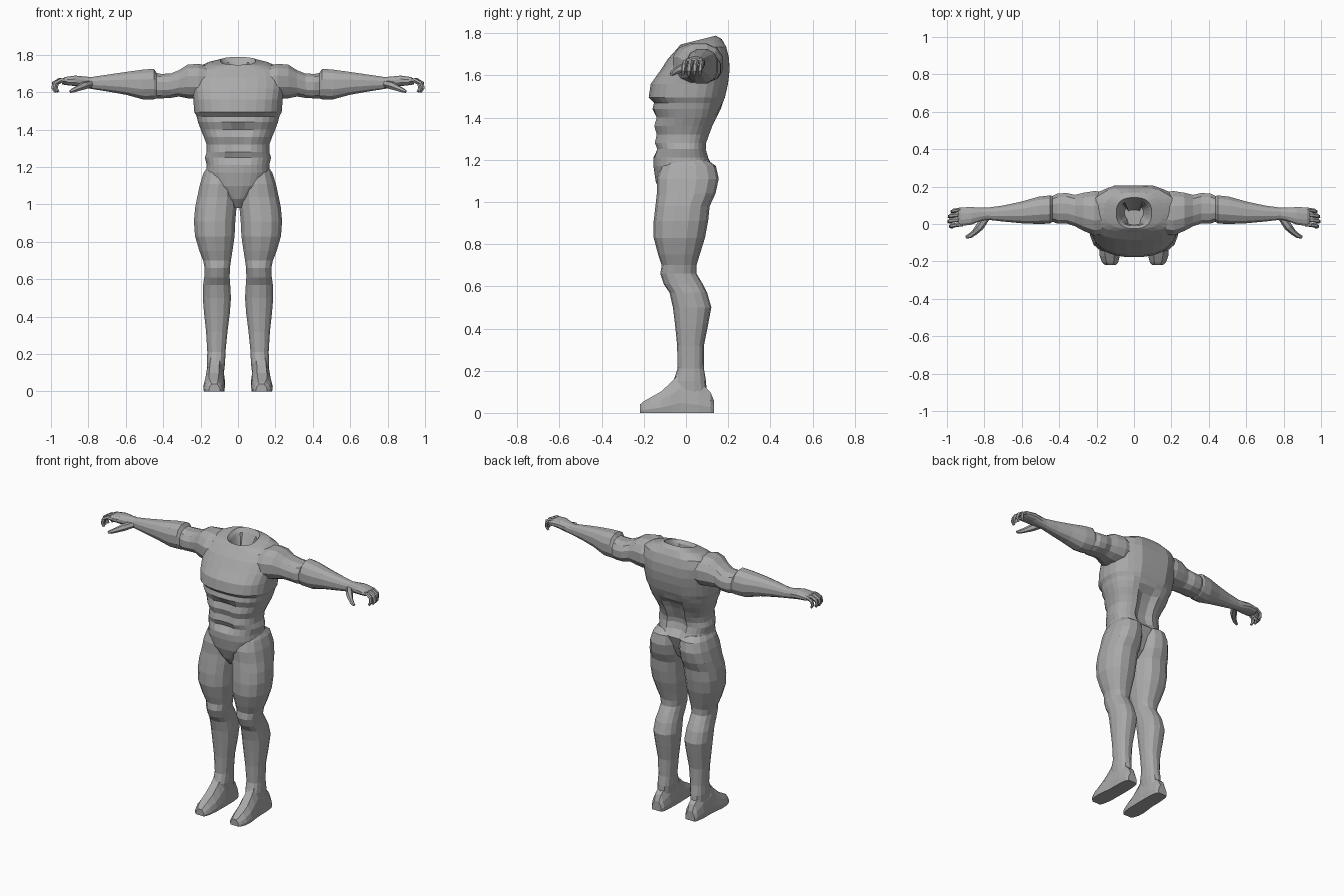
import bpy, bmesh, math
from mathutils import Vector

skin = bpy.data.materials.new("plain grey")
skin.diffuse_color = (0.4, 0.4, 0.4, 1)


def loft(name, rings, mirror=False):
    """Skin a list of equal-length point rings, closing both ends."""
    bm = bmesh.new()
    rows = [[bm.verts.new(p) for p in ring] for ring in rings]
    n = len(rows[0])
    for a, b in zip(rows, rows[1:]):
        for i in range(n):
            j = (i + 1) % n
            bm.faces.new((a[i], a[j], b[j], b[i]))
    bm.faces.new(rows[0])
    bm.faces.new(rows[-1])
    bmesh.ops.recalc_face_normals(bm, faces=bm.faces)
    mesh = bpy.data.meshes.new(name)
    bm.to_mesh(mesh)
    bm.free()
    mesh.materials.append(skin)
    ob = bpy.data.objects.new(name, mesh)
    bpy.context.collection.objects.link(ob)
    if mirror:
        ob.modifiers.new("mirror", 'MIRROR')
    return ob


def unit(n, power):
    """Rounded-square outline with n points."""
    out = []
    for i in range(n):
        a = 2 * math.pi * (i + 0.5) / n
        c, s = math.cos(a), math.sin(a)
        out.append((math.copysign(abs(c) ** power, c), math.copysign(abs(s) ** power, s)))
    return out


def slab(z, x0, x1, y0, y1, yc=None, n=12, power=0.85, tilt=0):
    """Level ring with separate front and back depth."""
    yc = (y0 + y1) / 2 if yc is None else yc
    xc, hw = (x0 + x1) / 2, (x1 - x0) / 2
    pts = []
    for u, v in unit(n, power):
        y = yc + v * ((y1 - yc) if v > 0 else (yc - y0))
        pts.append(Vector((xc + u * hw, y, z + tilt * (y - yc))))
    return pts


def tube(name, path, n=6, mirror=True):
    """Tapered limb through (point, radius) pairs."""
    pts = [Vector(p) for p, r in path]
    rings = []
    for i, (p, r) in enumerate(path):
        d = (pts[min(i + 1, len(pts) - 1)] - pts[max(i - 1, 0)]).normalized()
        side = d.cross(Vector((0, 1, 0.2))).normalized()
        up = side.cross(d)
        rings.append([pts[i] + r * (side * u + up * v) for u, v in unit(n, 1)])
    return loft(name, rings, mirror)


# Torso: height, half width, front, back, widest depth, tilt
torso = [
    (0.98, 0.025, -0.08, 0.02, -0.03, 0), (1.03, 0.06, -0.12, 0.07, -0.02, 0),
    (1.10, 0.15, -0.145, 0.10, 0, 0), (1.17, 0.172, -0.155, 0.125, 0, 0),
    (1.21, 0.168, -0.155, 0.11, 0, 0), (1.25, 0.178, -0.142, 0.098, 0, 0),
    (1.28, 0.168, -0.155, 0.10, 0, 0), (1.32, 0.168, -0.145, 0.115, 0, 0),
    (1.36, 0.183, -0.158, 0.13, 0.01, 0), (1.40, 0.20, -0.146, 0.15, 0.02, 0),
    (1.44, 0.215, -0.16, 0.165, 0.02, 0), (1.47, 0.222, -0.152, 0.175, 0.02, 0),
    (1.495, 0.235, -0.178, 0.185, 0.02, 0), (1.56, 0.24, -0.168, 0.20, 0.03, 0),
    (1.62, 0.25, -0.125, 0.207, 0.04, 0), (1.68, 0.255, -0.085, 0.205, 0.06, 0),
    (1.73, 0.23, -0.045, 0.19, 0.07, 0.05), (1.757, 0.16, -0.03, 0.17, 0.07, 0.15),
    (1.768, 0.095, -0.025, 0.142, 0.06, 0.25), (1.745, 0.08, -0.01, 0.125, 0.06, 0.25),
    (1.66, 0.05, 0.02, 0.10, 0.06, 0)]
rings = []
for z, hw, yf, yb, yc, tilt in torso:
    ring = slab(z, -hw, hw, yf, yb, yc, 28, 0.8, tilt)
    for p in ring:
        # Spine and breastbone grooves, shoulder blade ridges
        if 1.2 < z < 1.74:
            if abs(p.x) < 0.035:
                p.y += -0.025 if p.y > 0 else (0.014 if z > 1.24 else 0)
            elif 0.09 < abs(p.x) < 0.14 and p.y > 0 and z > 1.4:
                p.y += 0.006
    rings.append(ring)
loft("torso", rings)

# Legs: height, inner x, outer x, front, back
leg = [
    (1.20, 0.03, 0.165, -0.09, 0.10), (1.17, 0.008, 0.185, -0.12, 0.142),
    (1.11, 0.004, 0.205, -0.138, 0.155), (1.04, 0.004, 0.22, -0.138, 0.14),
    (0.98, 0.006, 0.232, -0.145, 0.112), (0.91, 0.012, 0.238, -0.153, 0.105),
    (0.83, 0.016, 0.232, -0.153, 0.09), (0.75, 0.028, 0.208, -0.132, 0.065),
    (0.70, 0.036, 0.188, -0.115, 0.05), (0.66, 0.042, 0.18, -0.122, 0.05),
    (0.61, 0.043, 0.182, -0.105, 0.08), (0.57, 0.04, 0.188, -0.078, 0.10),
    (0.50, 0.036, 0.19, -0.062, 0.12), (0.42, 0.042, 0.183, -0.052, 0.105),
    (0.32, 0.055, 0.172, -0.042, 0.085), (0.21, 0.066, 0.165, -0.04, 0.085),
    (0.15, 0.068, 0.168, -0.06, 0.095), (0.06, 0.08, 0.165, -0.06, 0.10)]
loft("leg", [slab(*row, n=14) for row in leg], True)

# Feet: depth, centre x, half width, top height
foot = [
    (0.132, 0.122, 0.034, 0.06), (0.115, 0.122, 0.045, 0.10), (0.06, 0.122, 0.052, 0.15),
    (-0.03, 0.122, 0.053, 0.19), (-0.07, 0.125, 0.055, 0.145), (-0.12, 0.128, 0.058, 0.10),
    (-0.17, 0.13, 0.054, 0.072), (-0.205, 0.128, 0.043, 0.052), (-0.218, 0.126, 0.03, 0.04)]
side = [(-0.94, 0), (0.94, 0), (1, 0.25), (0.85, 0.6), (0.45, 1), (-0.45, 1), (-0.85, 0.6), (-1, 0.25)]
loft("foot", [[(x + u * hw, y, v * h) for u, v in side] for y, x, hw, h in foot], True)

# Arms: x, bottom, top, front, back
arm = [
    (0.14, 1.57, 1.735, -0.05, 0.17), (0.21, 1.56, 1.755, -0.065, 0.18),
    (0.27, 1.565, 1.75, -0.04, 0.17), (0.315, 1.575, 1.72, -0.015, 0.158),
    (0.36, 1.568, 1.702, 0.0, 0.168), (0.41, 1.565, 1.70, 0.0, 0.165),
    (0.435, 1.565, 1.705, 0.01, 0.152), (0.45, 1.56, 1.728, 0.0, 0.155),
    (0.51, 1.56, 1.723, -0.002, 0.148), (0.60, 1.585, 1.71, 0.002, 0.122),
    (0.70, 1.603, 1.695, 0.012, 0.10), (0.785, 1.617, 1.682, 0.022, 0.088),
    (0.82, 1.622, 1.685, 0.015, 0.088), (0.87, 1.632, 1.69, -0.005, 0.092),
    (0.925, 1.638, 1.682, -0.012, 0.09), (0.94, 1.642, 1.672, -0.008, 0.085)]
rings = []
for x, z0, z1, y0, y1 in arm:
    rings.append([(x, (y0 + y1) / 2 + u * (y1 - y0) / 2, (z0 + z1) / 2 + v * (z1 - z0) / 2)
                  for u, v in unit(12, 0.85)])
loft("arm", rings, True)

# Curled fingers and thumb
for i in range(4):
    y = -0.001 + i * 0.0265
    r = (0.012, 0.013, 0.0125, 0.011)[i]
    reach = (-0.008, 0.0, -0.002, -0.016)[i]
    tube("finger", [((0.915, y, 1.66), r), ((0.955 + reach, y - 0.003, 1.664), r),
                    ((0.983 + reach, y - 0.008, 1.648), r),
                    ((0.988 + reach, y - 0.012, 1.622), r * 0.9),
                    ((0.976 + reach, y - 0.014, 1.602), r * 0.65)])
tube("thumb", [((0.79, 0.035, 1.645), 0.02), ((0.825, -0.015, 1.635), 0.022),
               ((0.853, -0.045, 1.622), 0.016), ((0.878, -0.064, 1.611), 0.013),
               ((0.898, -0.07, 1.603), 0.008)])
